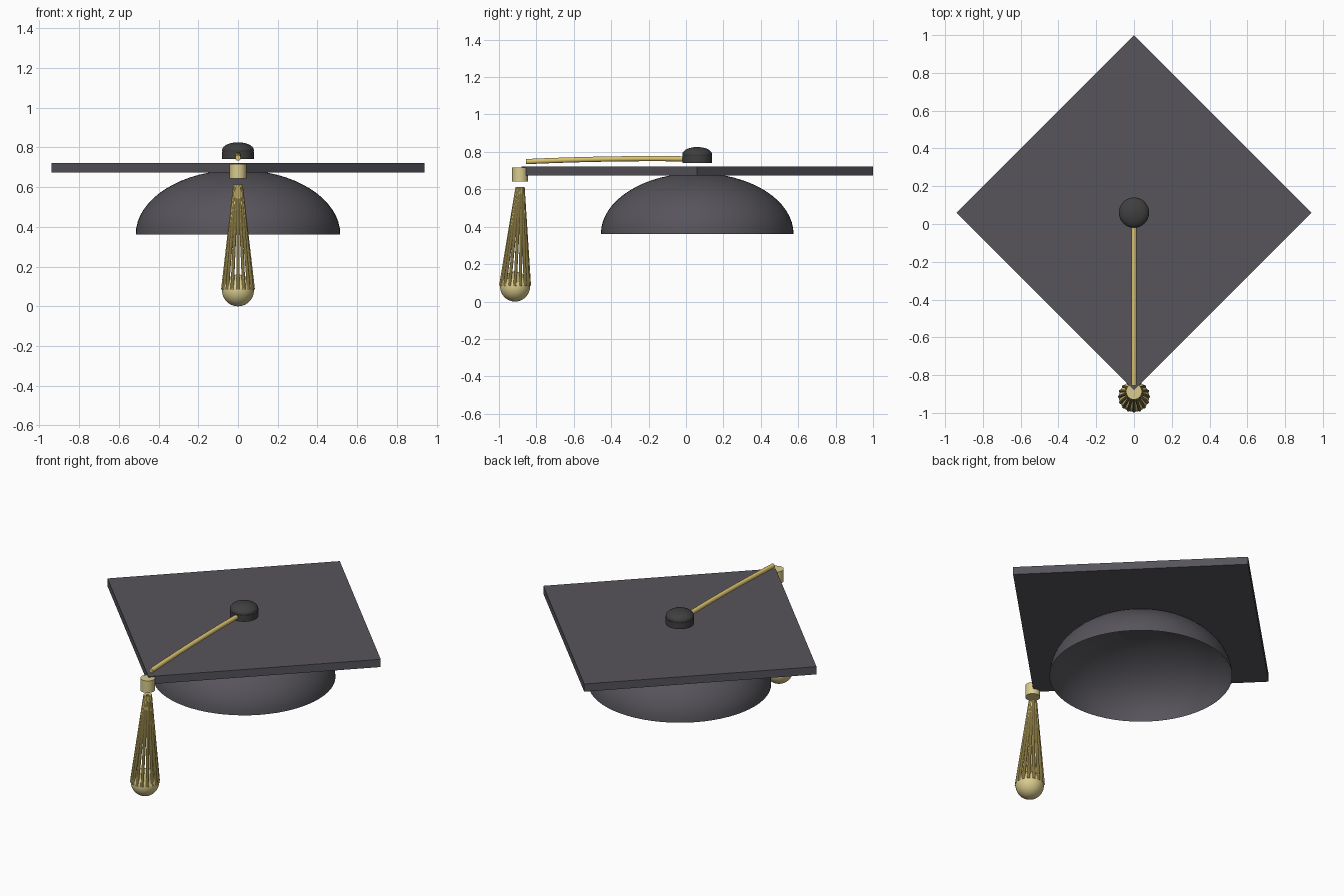
import bpy, bmesh, math
from mathutils import Vector

if "Cube" in bpy.data.objects:
    bpy.data.objects.remove(bpy.data.objects["Cube"])


def material(name, rgb):
    m = bpy.data.materials.new(name)
    m.diffuse_color = (*rgb, 1)
    m.use_nodes = True
    m.node_tree.nodes["Principled BSDF"].inputs["Base Color"].default_value = m.diffuse_color
    return m


CLOTH = material("dark_cloth", (0.095, 0.09, 0.105))
BUTTON = material("button_black", (0.05, 0.05, 0.05))
GOLD = material("gold_thread", (0.72, 0.55, 0.16))
PALE = material("pale_gold", (0.70, 0.60, 0.27))


def finish(name, mat, smooth=True):
    ob = bpy.context.object
    ob.name = name
    ob.data.materials.append(mat)
    if smooth:
        bpy.ops.object.shade_smooth_by_angle(angle=math.radians(35))
    return ob


def rod(name, a, b, r, mat, sides=32, smooth=True):
    a, b = Vector(a), Vector(b)
    d = b - a
    bpy.ops.mesh.primitive_cylinder_add(vertices=sides, radius=r, depth=d.length, location=(a + b) / 2)
    bpy.context.object.rotation_euler = d.to_track_quat('Z', 'Y').to_euler()
    return finish(name, mat, smooth)


def ball(name, loc, scale, mat, half=False):
    bpy.ops.mesh.primitive_uv_sphere_add(segments=64, ring_count=32, radius=1, location=loc)
    ob = bpy.context.object
    bm = bmesh.new()
    bm.from_mesh(ob.data)
    if half:
        low = [v for v in bm.verts if v.co.z < -0.001]
        bmesh.ops.delete(bm, geom=low, context='VERTS')
    bmesh.ops.scale(bm, vec=scale, verts=bm.verts)
    bm.to_mesh(ob.data)
    bm.free()
    return finish(name, mat)


CY = 0.06  # centre of the cap

# Square board, corner to the front
rod("board", (0, CY, 0.674), (0, CY, 0.722), 0.94, CLOTH, 4, False)

# Open skull cap
ball("skull_cap", (0, CY, 0.362), (0.515, 0.515, 0.325), CLOTH, half=True)

# Button: low drum with a rounded top
rod("button_base", (0, CY, 0.741), (0, CY, 0.78), 0.08, BUTTON, 48)
ball("button_top", (0, CY, 0.786), (0.08, 0.08, 0.04), BUTTON)

# Cord, slightly bowed, from button to board corner
cu = bpy.data.curves.new("cord", 'CURVE')
cu.dimensions = '3D'
cu.bevel_depth = 0.0145
cu.bevel_resolution = 3
cu.use_fill_caps = True
sp = cu.splines.new('BEZIER')
sp.bezier_points.add(1)
path = [((0, 0.02, 0.762), (0, -0.25, 0.768)), ((0, -0.855, 0.748), (0, -0.6, 0.760))]
for p, (co, h), s in zip(sp.bezier_points, path, (1, -1)):
    c, h = Vector(co), Vector(h)
    p.co = c
    p.handle_right, p.handle_left = (h, 2 * c - h) if s > 0 else (2 * c - h, h)
cu.materials.append(GOLD)
bpy.context.collection.objects.link(bpy.data.objects.new("cord", cu))

# Tassel collar
rod("tassel_collar", (0, -0.887, 0.643), (0, -0.887, 0.717), 0.042, PALE, 32)

# Tassel strands flaring downward
N = 16
for i in range(N):
    a = 2 * math.pi * i / N
    c, s = math.cos(a), math.sin(a)
    rod(f"tassel_strand_{i + 1}", (0.016 * c, -0.887 + 0.016 * s, 0.612),
        (0.077 * c, -0.914 + 0.077 * s, 0.084), 0.0085, GOLD, 10)

# Rounded tassel end
ball("tassel_end", (0, -0.914, 0.08), (0.08, 0.08, 0.08), PALE)
